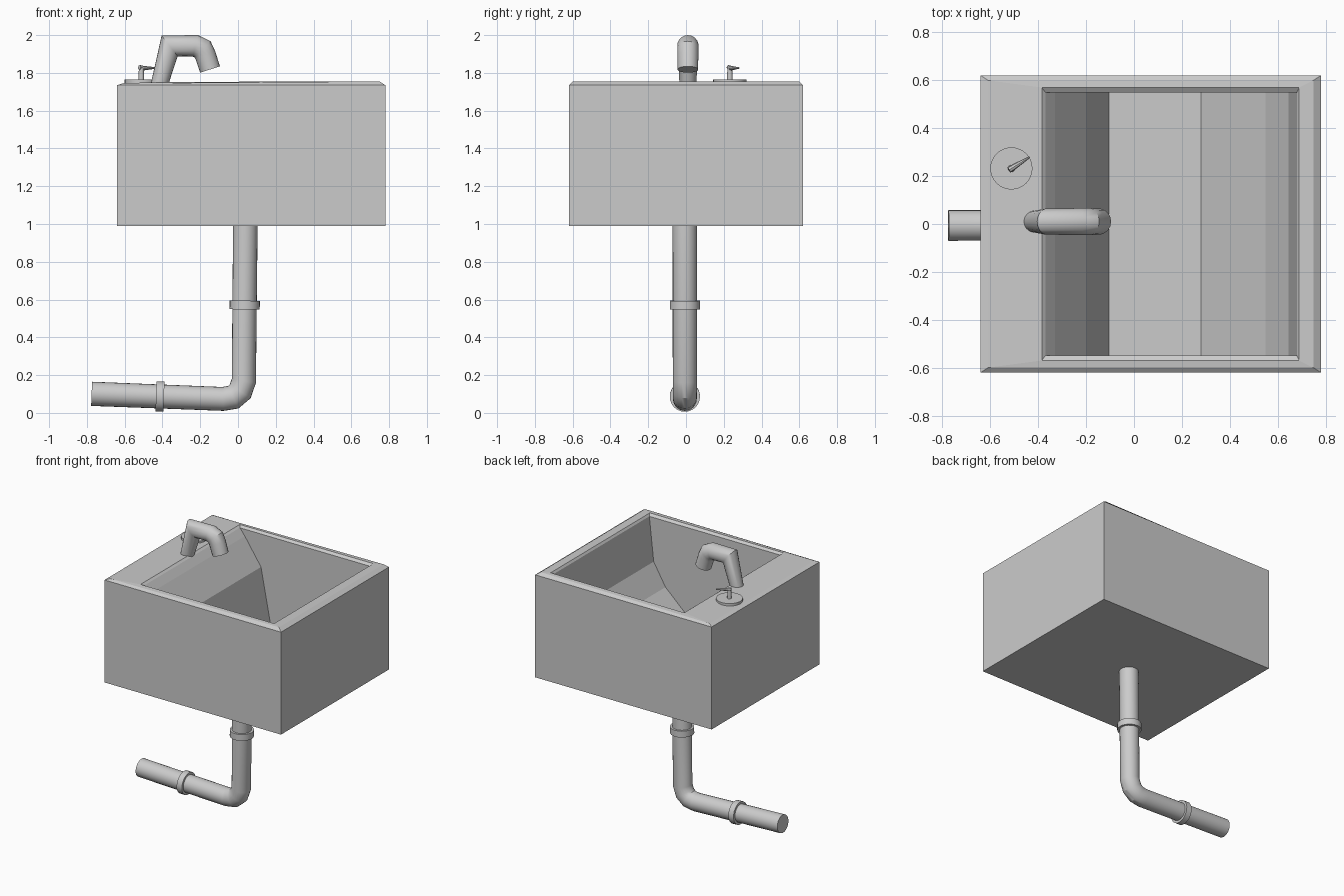
import bpy, bmesh, math
from mathutils import Vector

if "Cube" in bpy.data.objects:
    bpy.data.objects.remove(bpy.data.objects["Cube"])


def finish(bm, name, smooth=True):
    bmesh.ops.recalc_face_normals(bm, faces=bm.faces)
    me = bpy.data.meshes.new(name)
    bm.to_mesh(me)
    bm.free()
    ob = bpy.data.objects.new(name, me)
    bpy.context.collection.objects.link(ob)
    if smooth:
        bpy.ops.object.select_all(action='DESELECT')
        ob.select_set(True)
        bpy.context.view_layer.objects.active = ob
        bpy.ops.object.shade_smooth_by_angle(angle=math.radians(30))
    return ob


def tube(name, path, sides=20, loc=(0, 0, 0), turn=0.0):
    """Mitred round tube along an (x, z, radius) path."""
    bm = bmesh.new()
    pts = [Vector((x, z)) for x, z, r in path]
    rings = []
    for i, p in enumerate(pts):
        a = (p - pts[i - 1]).normalized() if i else (pts[1] - p).normalized()
        b = (pts[i + 1] - p).normalized() if i < len(pts) - 1 else a
        t = (a + b).normalized()
        n = Vector((-t.y, t.x)) / t.dot(a)
        r = path[i][2]
        ring = []
        for k in range(sides):
            ang = 2 * math.pi * k / sides
            q = p + n * r * math.cos(ang)
            ring.append(bm.verts.new((q.x, r * math.sin(ang), q.y)))
        rings.append(ring)
    for r0, r1 in zip(rings, rings[1:]):
        for k in range(sides):
            j = (k + 1) % sides
            bm.faces.new((r0[k], r0[j], r1[j], r1[k]))
    bm.faces.new(rings[0])
    bm.faces.new(rings[-1])
    ob = finish(bm, name)
    ob.location = loc
    ob.rotation_euler.z = turn
    return ob


# Sink body: outer box, chamfered rim and basin in one closed mesh
bm = bmesh.new()


def rect(x0, x1, y, z0, z1):
    return [bm.verts.new(c) for c in
            ((x0, -y, z0), (x1, -y, z1), (x1, y, z1), (x0, y, z0))]


rings = [rect(-.64, .78, .62, .99, .99),
         rect(-.64, .78, .62, 1.735, 1.735),
         rect(-.61, .75, .60, 1.745, 1.755),
         rect(-.385, .69, .57, 1.752, 1.755),
         rect(-.37, .68, .55, 1.74, 1.74)]
bm.faces.new(rings[0])
for a, b in zip(rings, rings[1:]):
    for k in range(4):
        j = (k + 1) % 4
        bm.faces.new((a[k], a[j], b[j], b[k]))

# Basin: trough profile in xz running between the two side walls
inner = rings[-1]
profile = [(-.33, 1.69), (-.20, 1.50), (-.105, 1.01), (.28, 1.01),
           (.55, 1.26), (.645, 1.42)]
front = [inner[0]] + [bm.verts.new((x, -.55, z)) for x, z in profile] + [inner[1]]
back = [inner[3]] + [bm.verts.new((x, .55, z)) for x, z in profile] + [inner[2]]
for k in range(len(front) - 1):
    bm.faces.new((front[k], front[k + 1], back[k + 1], back[k]))
bm.faces.new(front)
bm.faces.new(back)
finish(bm, "sink_basin", smooth=False)

# Drain cover in the basin floor
tube("drain", [(0, 1.0, .04), (0, 1.016, .04)], 6, (.018, -.005, 0))

# Waste pipe with two collars
Y = -.006
tube("waste_pipe", [(.039, 1.0, .065), (.031, .17, .064), (.012, .115, .064),
                    (-.025, .083, .063), (-.08, .074, .063),
                    (-.775, .101, .064)], 24, (0, Y, 0))
tube("upper_collar", [(.035, .548, .08), (.0355, .594, .08)], 24, (0, Y, 0))
tube("lower_collar", [(-.392, .086, .08), (-.434, .0875, .08)], 24, (0, Y, 0))

# Faucet: leaning stem and bent spout
tube("faucet", [(-.417, 1.735, .045), (-.362, 1.943, .055), (-.225, 1.943, .057),
                (-.188, 1.925, .057), (-.172, 1.892, .056),
                (-.148, 1.818, .055)], 18, (0, .01, 0))

# Tap control: base plate, post and lever
spot = (-.512, .232, 0)
tube("tap_plate", [(0, 1.738, .088), (0, 1.764, .088)], 32, spot)
tube("tap_post", [(0, 1.76, .015), (0, 1.825, .013)], 12, spot)
tube("tap_lever", [(-.012, 1.829, .013), (.015, 1.825, .012), (.09, 1.826, .004)],
     8, spot, math.radians(32))
